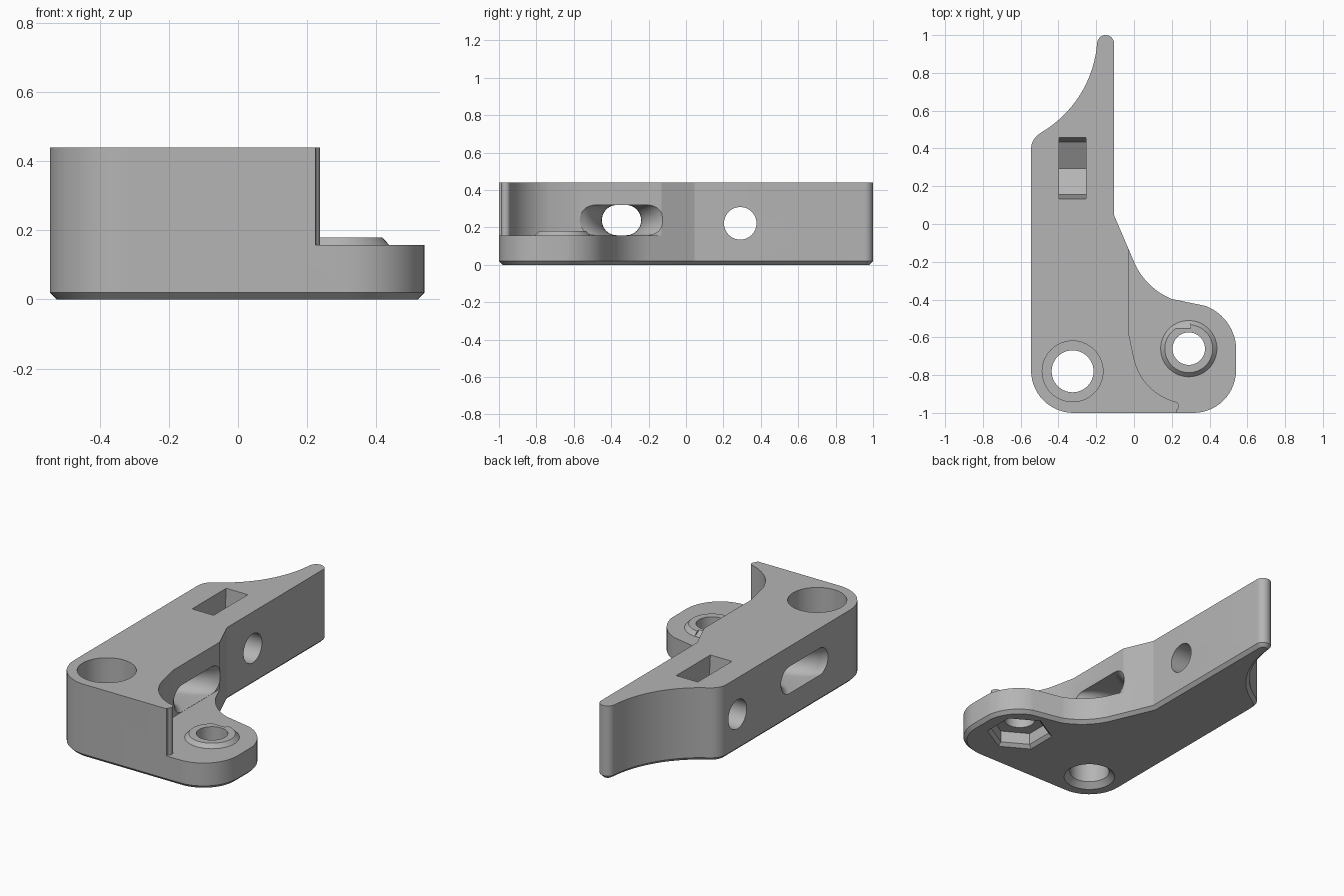
import bpy, bmesh, math
from mathutils import Vector

cube = bpy.data.objects.get("Cube")
if cube:
    bpy.data.objects.remove(cube, do_unlink=True)

grey = bpy.data.materials.new("plain_grey")
grey.use_nodes = True
grey.diffuse_color = (0.46, 0.46, 0.46, 1)
grey.node_tree.nodes["Principled BSDF"].inputs["Base Color"].default_value = (0.46, 0.46, 0.46, 1)


def arc(a, b, c, n=14):
    """Points on the circle through a, b, c, from a to c."""
    (ax, ay), (bx, by), (cx, cy) = a, b, c
    d = 2 * (ax * (by - cy) + bx * (cy - ay) + cx * (ay - by))
    sa, sb, sc = ax * ax + ay * ay, bx * bx + by * by, cx * cx + cy * cy
    ox = (sa * (by - cy) + sb * (cy - ay) + sc * (ay - by)) / d
    oy = (sa * (cx - bx) + sb * (ax - cx) + sc * (bx - ax)) / d
    r = math.hypot(ax - ox, ay - oy)
    start = math.atan2(ay - oy, ax - ox)
    sweep = (math.atan2(cy - oy, cx - ox) - start) % math.tau
    if d < 0:
        sweep -= math.tau
    return [(ox + r * math.cos(start + sweep * i / n),
             oy + r * math.sin(start + sweep * i / n)) for i in range(n + 1)]


def corner(cx, cy, r, start, sweep, n=14):
    """Arc given by centre, radius and angles in degrees."""
    return [(cx + r * math.cos(math.radians(start + sweep * i / n)),
             cy + r * math.sin(math.radians(start + sweep * i / n))) for i in range(n + 1)]


def inset(pts, d):
    """Move a counter-clockwise outline inward by d."""
    out = []
    for i, p in enumerate(pts):
        p = Vector(p)
        u = (p - Vector(pts[i - 1])).normalized()
        v = (Vector(pts[(i + 1) % len(pts)]) - p).normalized()
        m = Vector((-u.y - v.y, u.x + v.x)).normalized()
        out.append(p + m * d / max(0.5, m.dot(Vector((-u.y, u.x)))))
    return out


def loft(name, rings):
    """Solid skinned through equal-length rings of 3D points."""
    bm = bmesh.new()
    rows = [[bm.verts.new(p) for p in ring] for ring in rings]
    n = len(rows[0])
    for lo, hi in zip(rows, rows[1:]):
        for i in range(n):
            j = (i + 1) % n
            bm.faces.new((lo[i], lo[j], hi[j], hi[i]))
    bm.faces.new(rows[0][::-1])
    bm.faces.new(rows[-1])
    bmesh.ops.recalc_face_normals(bm, faces=bm.faces)
    mesh = bpy.data.meshes.new(name)
    bm.to_mesh(mesh)
    bm.free()
    mesh.materials.append(grey)
    ob = bpy.data.objects.new(name, mesh)
    bpy.context.collection.objects.link(ob)
    return ob


def flat(pts, z):
    return [(p[0], p[1], z) for p in pts]


def turned(name, x, y, profile, sides=56, turn=0):
    """Stacked circles (radius, z) around a vertical axis."""
    return loft(name, [flat(corner(x, y, r, turn, 360 - 360 / sides, sides - 1), z)
                       for r, z in profile])


def combine(ob, other, operation):
    mod = ob.modifiers.new(operation.lower(), 'BOOLEAN')
    mod.operation, mod.solver, mod.object = operation, 'EXACT', other
    bpy.context.view_layer.objects.active = ob
    bpy.ops.object.modifier_apply(modifier=mod.name)
    bpy.data.objects.remove(other, do_unlink=True)


HEIGHT, LEDGE, CHAMFER = 0.44, 0.157, 0.02

# Body footprint, counter-clockwise from the front left corner
outline = (corner(-0.32, -0.775, 0.225, 180, 90)
           + corner(0.315, -0.775, 0.225, 270, 90)
           + arc((0.54, -0.64), (0.487, -0.513), (0.38, -0.434))
           + arc((0.2, -0.397), (0.08, -0.318), (0.0, -0.2))
           + [(-0.105, 0.045)]
           + corner(-0.15, 0.955, 0.045, 0, 176)
           + arc((-0.197, 0.94), (-0.285, 0.685), (-0.487, 0.487))
           + arc((-0.5, 0.478), (-0.533, 0.443), (-0.545, 0.395), 8))
body = loft("bracket_body", [flat(inset(outline, CHAMFER), 0),
                             flat(outline, CHAMFER), flat(outline, HEIGHT)])

# Low ledge around the mounting boss
step = ([(-0.03, 0.02), (-0.03, -0.57)]
        + arc((0.003, -0.725), (0.085, -0.865), (0.215, -0.94))
        + corner(0.213, -0.965, 0.025, 70, -130, 8)
        + [(0.22, -1.1), (0.7, -1.1), (0.7, 0.02)])
combine(body, loft("ledge_cutter", [flat(step, LEDGE), flat(step, 0.6)]), 'DIFFERENCE')

# Mounting boss with bolt hole and hexagonal nut recess below
BX, BY = 0.29, -0.66
combine(body, turned("boss", BX, BY, [(0.149, 0.12), (0.149, LEDGE), (0.127, 0.18)]), 'UNION')
combine(body, turned("bolt_cutter", BX, BY, [(0.086, -0.1), (0.086, 0.3)]), 'DIFFERENCE')
combine(body, turned("nut_cutter", BX, BY,
                     [(0.205, -0.02), (0.165, 0.02), (0.165, 0.09)], 6, 30), 'DIFFERENCE')

# Counterbored corner hole
combine(body, turned("corner_hole_cutter", -0.325, -0.78,
                     [(0.163, -0.02), (0.111, 0.032), (0.111, 0.157),
                      (0.161, 0.158), (0.161, 0.6)]), 'DIFFERENCE')

# Cross hole from side to side
hole = corner(0.29, 0.222, 0.087, 0, 352.5, 47)
combine(body, loft("cross_hole_cutter", [[(x, y, z) for y, z in hole] for x in (-0.8, 0.3)]),
        'DIFFERENCE')

# Nut slot with pointed floor, open at the top
half = [(0.14, 0.141), (0.164, 0.47)]
slot = [(0.295, 0.06)] + [(0.295 + d, z) for d, z in half] + [(0.295 - d, z) for d, z in half[::-1]]
combine(body, loft("nut_slot_cutter", [[(x, y, z) for y, z in slot] for x in (-0.398, -0.255)]),
        'DIFFERENCE')

# Wide side slot, narrowest in the middle
R = 0.081
rings = []
for i in range(25):
    x = -0.56 + 0.56 * i / 24
    t = (x + 0.285) / 0.26
    spread = 0.105 + 0.13 * (1 - math.sqrt(max(0, 1 - min(1, t * t) * 0.95))) / 0.78 - R
    oval = corner(spread, 0, R, -90, 180, 16) + corner(-spread, 0, R, 90, 180, 16)
    rings.append([(x, -0.345 + y, 0.239 + z) for y, z in oval])
for x, end in ((-0.8, 0), (0.3, -1)):
    cap = [(x, p[1], p[2]) for p in rings[end]]
    rings.insert(0 if end == 0 else len(rings), cap)
combine(body, loft("side_slot_cutter", rings), 'DIFFERENCE')

# Smooth curves, crisp edges
bpy.ops.object.select_all(action='DESELECT')
body.select_set(True)
bpy.context.view_layer.objects.active = body
bpy.ops.object.shade_smooth_by_angle(angle=math.radians(20))
